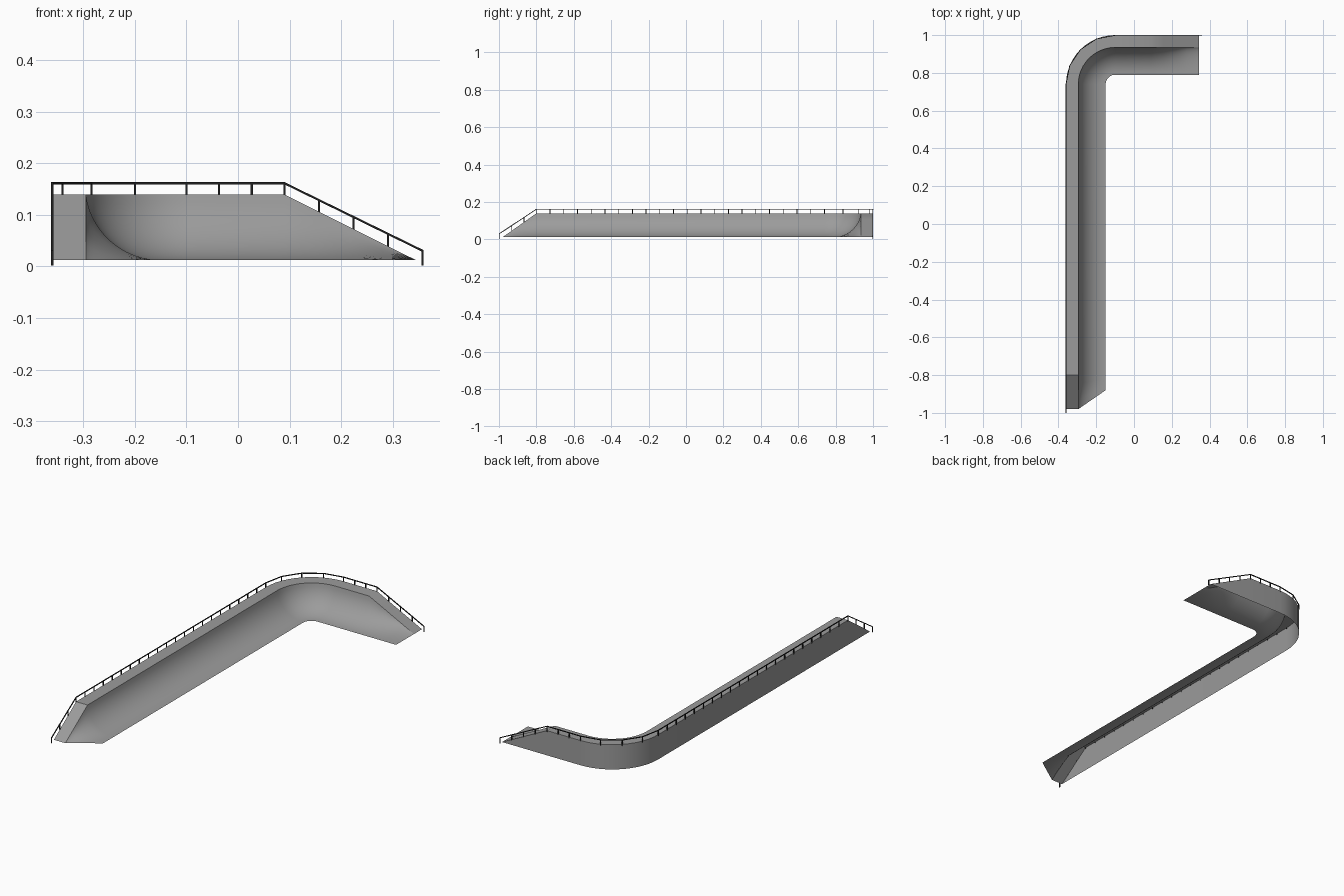
import bpy, bmesh, math
from mathutils import Vector, Matrix

if "Cube" in bpy.data.objects:
    bpy.data.objects.remove(bpy.data.objects["Cube"])

BASE, TOP = 0.012, 0.139          # ground level and deck height of the ramp
CX, CY = -0.10, 0.74              # centre of the corner bend
R_OUT, R_DECK, R_IN = 0.26, 0.195, 0.05


def material(name, col):
    m = bpy.data.materials.new(name)
    m.diffuse_color = (*col, 1)
    m.use_nodes = True
    m.node_tree.nodes["Principled BSDF"].inputs["Base Color"].default_value = m.diffuse_color
    return m


concrete = material("mid grey", (0.33, 0.33, 0.33))
metal = material("near black", (0.015, 0.015, 0.015))


def finish(bm, name, mat):
    me = bpy.data.meshes.new(name)
    bm.to_mesh(me)
    bm.free()
    me.materials.append(mat)
    ob = bpy.data.objects.new(name, me)
    bpy.context.collection.objects.link(ob)
    return ob


# Cross-section (distance from bend centre, height 0..1): wall, deck, concave arc
profile = [(R_OUT, 0), (R_OUT, 1), (R_DECK, 1)]
w, h = R_DECK - R_IN, TOP - BASE
theta = 2 * math.atan2(h, w)
R = w / math.sin(theta)
N = 12
for i in range(1, N + 1):
    a = theta * (1 - i / N)
    profile.append((R_IN + R * math.sin(a), R * (1 - math.cos(a)) / h))

# Stations along the path: function from r to (x, y), plus height scale
stations = []
K = 4
for i in range(K + 1):            # front end, sloping up, cut at a slant
    t = i / K

    def long_end(r, t=t):
        end = -0.88 - 0.10 * min(1, (r - R_IN) / w)
        return CX - r, end + (-0.80 - end) * t
    stations.append((long_end, t))
for i in range(13):               # quarter-turn corner
    a = math.pi - math.pi / 2 * i / 12
    stations.append((lambda r, a=a: (CX + r * math.cos(a), CY + r * math.sin(a)), 1))
for i in range(K + 1):            # right end, sloping down
    t = i / K
    stations.append((lambda r, t=t: (0.09 + 0.255 * t, CY + r), 1 - t))

# Ramp shell, open underneath
bm = bmesh.new()
rows = [[bm.verts.new((*f(r), BASE + h * z * s)) for r, z in profile] for f, s in stations]
for a, b in zip(rows, rows[1:]):
    for j in range(len(profile) - 1):
        bm.faces.new((a[j], a[j + 1], b[j + 1], b[j]))
bmesh.ops.remove_doubles(bm, verts=bm.verts, dist=1e-5)
bmesh.ops.recalc_face_normals(bm, faces=bm.faces)
deck = max(bm.faces, key=lambda f: f.calc_center_median().z)
if deck.normal.z < 0:
    bmesh.ops.reverse_faces(bm, faces=bm.faces)
ramp = finish(bm, "ramp", concrete)
bpy.context.view_layer.objects.active = ramp
ramp.select_set(True)
bpy.ops.object.shade_smooth_by_angle(angle=math.radians(30))

# Handrail path with the number of post gaps on each stretch
RAIL = 0.161
path = [Vector((-0.36, -0.998, 0.03)), Vector((-0.36, -0.80, RAIL))]
for i in range(5):
    a = math.pi - math.pi / 8 * i
    path.append(Vector((CX + 0.26 * math.cos(a), CY + 0.259 * math.sin(a), RAIL)))
path += [Vector((0.09, 0.999, RAIL)), Vector((0.358, 0.999, 0.03))]
gaps = [3, 21, 1, 1, 1, 1, 3, 4]


def bar(bm, p, q, t):
    d = q - p
    m = (Matrix.Translation((p + q) / 2) @ d.to_track_quat('Z', 'Y').to_matrix().to_4x4()
         @ Matrix.Diagonal((t, t, d.length + t * 0.5, 1)))
    bmesh.ops.create_cube(bm, size=1, matrix=m)


rail, posts = bmesh.new(), bmesh.new()
feet = [path[0]]
for p, q, n in zip(path, path[1:], gaps):
    bar(rail, p, q, 0.004)
    feet += [p.lerp(q, i / n) for i in range(1, n + 1)]
for p in feet:
    bar(posts, p - Vector((0, 0, 0.027)), p, 0.004)
finish(rail, "handrail", metal)
finish(posts, "rail_posts", metal)
